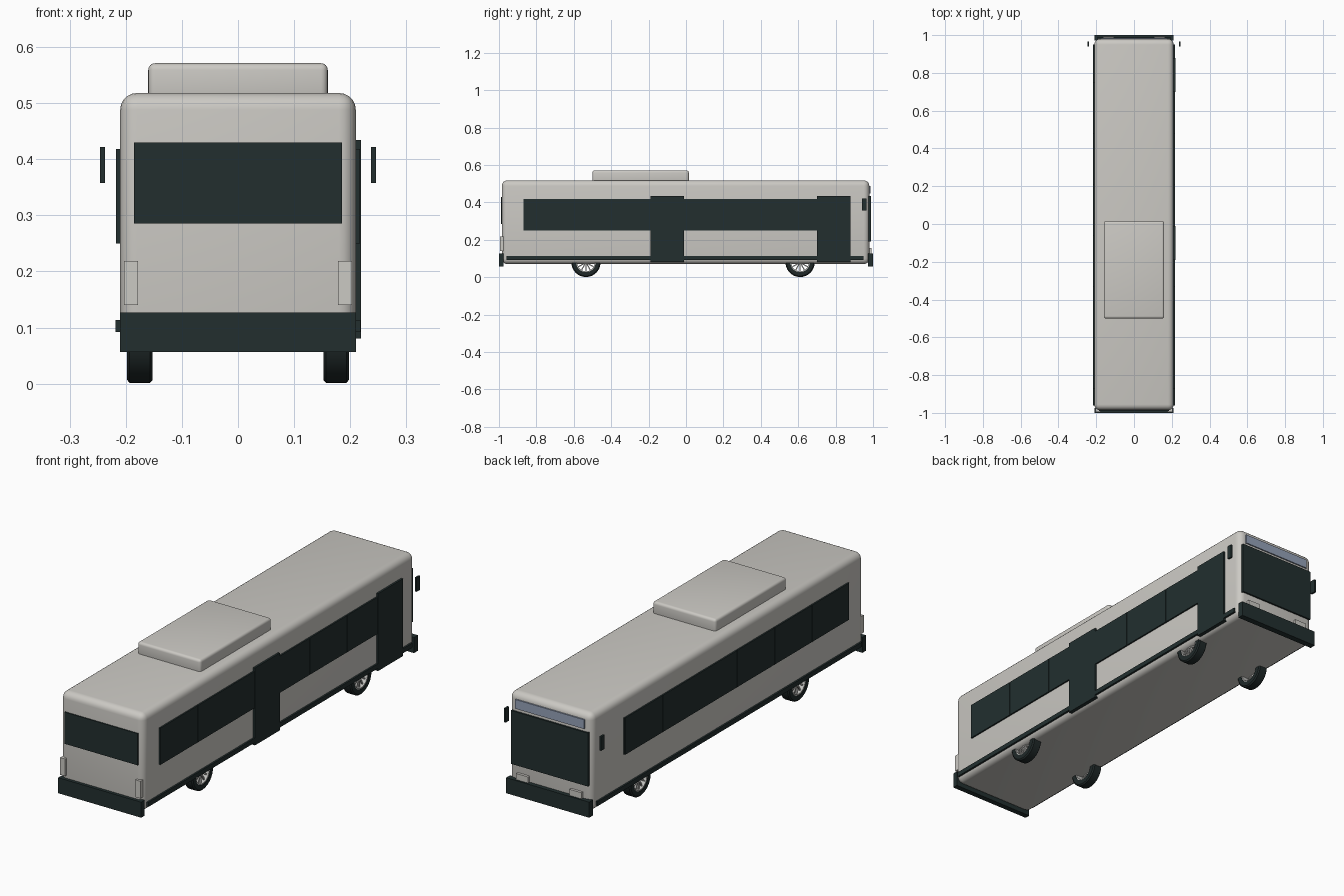
import bpy, bmesh
from math import pi, cos, sin
from mathutils import Matrix

cube = bpy.data.objects.get("Cube")
if cube:
    bpy.data.objects.remove(cube, do_unlink=True)


def material(name, rgb):
    m = bpy.data.materials.new(name)
    m.use_nodes = True
    m.diffuse_color = (*rgb, 1)
    m.node_tree.nodes["Principled BSDF"].inputs["Base Color"].default_value = (*rgb, 1)
    return m


paint = material("warm_white_paint", (0.60, 0.585, 0.55))
dark = material("dark_glass_and_trim", (0.016, 0.028, 0.028))
rubber = material("tyre_rubber", (0.014, 0.022, 0.022))
sign = material("sign_blue_grey", (0.30, 0.36, 0.48))
alloy = material("wheel_alloy", (0.55, 0.55, 0.53))


def finish(name, bm, mat, smooth=False):
    bmesh.ops.recalc_face_normals(bm, faces=bm.faces)
    me = bpy.data.meshes.new(name)
    bm.to_mesh(me)
    bm.free()
    me.materials.append(mat)
    ob = bpy.data.objects.new(name, me)
    bpy.context.collection.objects.link(ob)
    if smooth:
        bpy.ops.object.select_all(action='DESELECT')
        ob.select_set(True)
        bpy.context.view_layer.objects.active = ob
        bpy.ops.object.shade_smooth_by_angle(angle=pi / 5)
    return ob


def box(name, xs, ys, zs, mat, bevel=0, segments=4):
    """Box between the given limits, with optional rounded edges."""
    lo, hi = zip(xs, ys, zs)
    size = [b - a for a, b in zip(lo, hi)]
    mid = [(a + b) / 2 for a, b in zip(lo, hi)]
    bm = bmesh.new()
    bmesh.ops.create_cube(bm, size=1, matrix=Matrix.Translation(mid) @ Matrix.Diagonal((*size, 1)))
    if bevel:
        bmesh.ops.bevel(bm, geom=bm.edges[:], offset=bevel, segments=segments,
                        profile=0.5, affect='EDGES')
    return finish(name, bm, mat, bool(bevel))


def lathe(name, profile, centre, mat, steps=40):
    """Closed (x, radius) profile turned around the x axis."""
    bm = bmesh.new()
    rings = []
    for i in range(steps):
        a = 2 * pi * i / steps
        rings.append([bm.verts.new((centre[0] + x, centre[1] + r * cos(a), centre[2] + r * sin(a)))
                      for x, r in profile])
    n = len(profile)
    for i in range(steps):
        a, b = rings[i], rings[(i + 1) % steps]
        for j in range(n):
            k = (j + 1) % n
            bm.faces.new((a[j], a[k], b[k], b[j]))
    return finish(name, bm, mat, True)


# Body shell and roof unit
box("body", (-0.21, 0.21), (-0.985, 0.98), (0.07, 0.518), paint, 0.03, 5)
box("roof_unit", (-0.16, 0.16), (-0.5, 0.015), (0.505, 0.571), paint, 0.012)

# Bumpers
box("rear_bumper", (-0.21, 0.21), (-1, -0.975), (0.056, 0.127), dark)
box("front_bumper", (-0.21, 0.21), (0.972, 1), (0.056, 0.127), dark)

# Side windows, skirts and mirrors
PANE, START = 0.27, -0.87
for side, s in (("left", 1), ("right", -1)):
    def span(a, b):
        return tuple(sorted((s * a, s * b)))
    box(side + "_window_band", span(0.2, 0.214), (START, 0.75), (0.25, 0.418), dark)
    for i in range(6):
        y = START + i * PANE
        box(f"{side}_window_{i + 1}", span(0.2, 0.217), (y, y + PANE - 0.003), (0.25, 0.418), dark)
    box(side + "_skirt", span(0.2, 0.218), (-0.96, 0.95), (0.092, 0.113), dark)
    box(side + "_mirror", span(0.237, 0.246), (0.94, 0.965), (0.358, 0.422), dark)
    box(side + "_tail_light", span(0.178, 0.203), (-0.995, -0.975), (0.14, 0.219), paint)
    box(side + "_headlight", span(0.105, 0.165), (0.97, 0.992), (0.115, 0.155), paint)

# Doors on one side only
for name, ys in (("middle_door", (-0.19, -0.01)), ("front_door", (0.70, 0.88))):
    box(name, (0.2, 0.219), ys, (0.08, 0.434), dark)

# End windows and destination sign
box("rear_window", (-0.185, 0.185), (-0.99, -0.97), (0.285, 0.43), dark)
box("windshield", (-0.195, 0.195), (0.97, 0.988), (0.19, 0.434), dark)
box("destination_sign", (-0.175, 0.175), (0.97, 0.986), (0.447, 0.489), sign)

# Wheels: tyre, rim ring, hub and spokes
TYRE = [(-0.023, 0.052), (-0.023, 0.072), (-0.018, 0.078), (0.018, 0.078),
        (0.023, 0.072), (0.023, 0.052)]
RIM = [(-0.02, 0.047), (-0.02, 0.053), (0.021, 0.053), (0.021, 0.047)]
HUB = [(0.004, 0.001), (0.004, 0.015), (0.016, 0.013), (0.016, 0.001)]
for end, y in (("rear", -0.535), ("front", 0.61)):
    for side, s in (("left", 1), ("right", -1)):
        c = (s * 0.175, y, 0.079)
        tag = f"{end}_{side}_"
        for part, profile, mat in (("tyre", TYRE, rubber), ("rim", RIM, alloy), ("hub", HUB, alloy)):
            lathe(tag + part, [(s * x, r) for x, r in profile], c, mat)
        bm = bmesh.new()
        for i in range(12):
            turn = Matrix.Rotation(2 * pi * i / 12, 4, 'X')
            bmesh.ops.create_cube(bm, size=1, matrix=Matrix.Translation(c) @ turn @
                                  Matrix.Translation((s * 0.01, 0.03, 0)) @
                                  Matrix.Diagonal((0.007, 0.04, 0.006, 1)))
        finish(tag + "spokes", bm, alloy)
